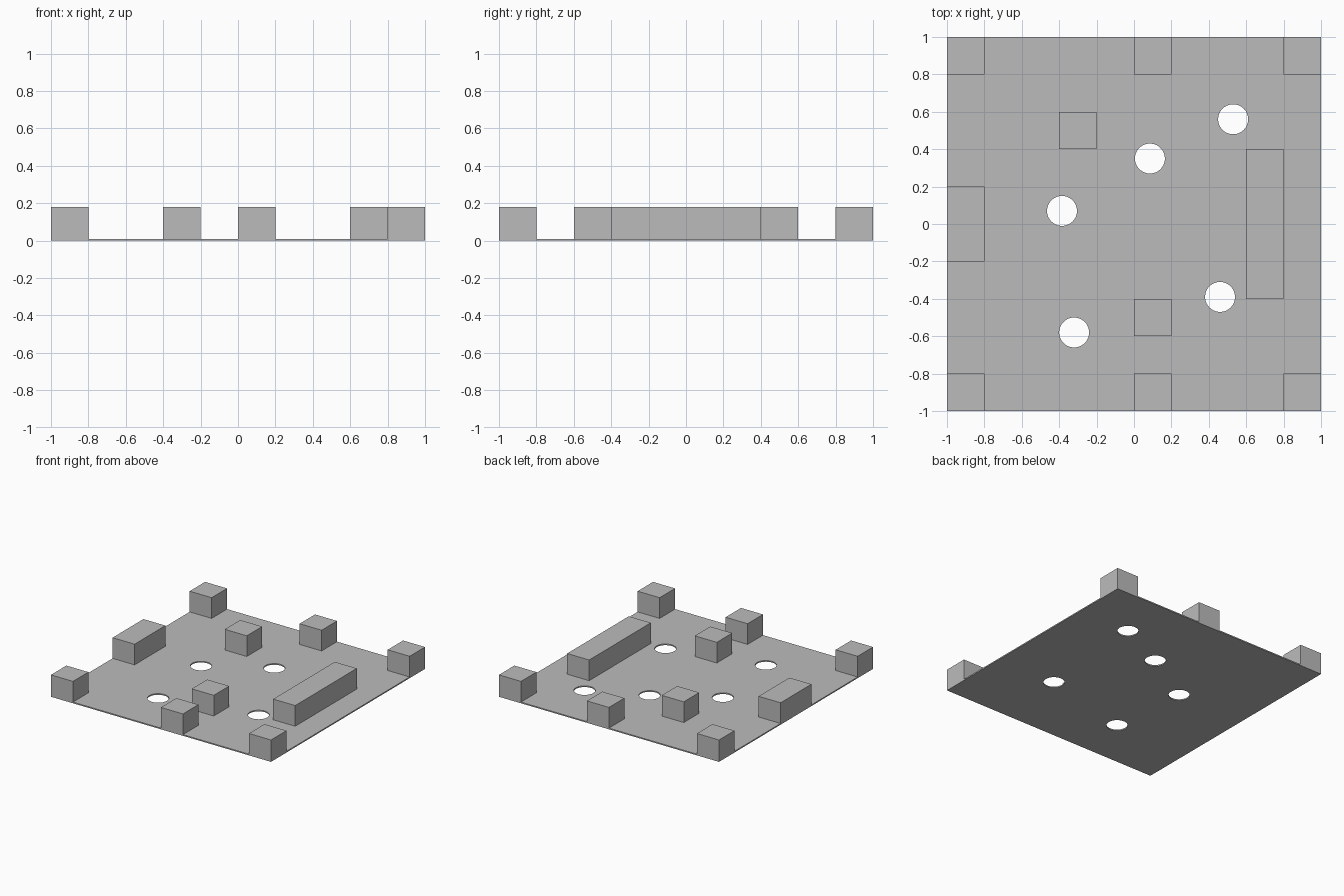
import bpy
import bmesh
from mathutils import Matrix

if "Cube" in bpy.data.objects:
    bpy.data.objects.remove(bpy.data.objects["Cube"], do_unlink=True)

PLATE = 0.01    # plate thickness
TOP = 0.18      # top of the blocks
RADIUS = 0.08   # hole radius

grey = bpy.data.materials.new("plain grey")
grey.use_nodes = True
grey.diffuse_color = (0.5, 0.5, 0.5, 1)
grey.node_tree.nodes["Principled BSDF"].inputs["Base Color"].default_value = grey.diffuse_color


def add_object(name, bm):
    mesh = bpy.data.meshes.new(name)
    bm.to_mesh(mesh)
    bm.free()
    mesh.materials.append(grey)
    obj = bpy.data.objects.new(name, mesh)
    bpy.context.collection.objects.link(obj)
    return obj


def box(name, x, y, width, depth, z0, z1):
    bm = bmesh.new()
    place = Matrix.Translation((x, y, (z0 + z1) / 2)) @ Matrix.Diagonal((width, depth, z1 - z0, 1))
    bmesh.ops.create_cube(bm, size=1, matrix=place)
    return add_object(name, bm)


# Thin square base plate
plate = box("base_plate", 0, 0, 2, 2, 0, PLATE)

# Round holes cut through the plate
bm = bmesh.new()
for x, y in [(0.53, 0.56), (0.085, 0.35), (-0.385, 0.07), (0.46, -0.39), (-0.32, -0.58)]:
    bmesh.ops.create_cone(bm, cap_ends=True, segments=64, radius1=RADIUS, radius2=RADIUS,
                          depth=0.1, matrix=Matrix.Translation((x, y, 0)))
cutter = add_object("hole_cutter", bm)
cutter.hide_render = True
cut = plate.modifiers.new("holes", "BOOLEAN")
cut.operation = "DIFFERENCE"
cut.solver = "EXACT"
cut.object = cutter
bpy.context.view_layer.objects.active = plate
bpy.ops.object.modifier_apply(modifier=cut.name)
bpy.data.objects.remove(cutter, do_unlink=True)

# Corner blocks
for side, x in (("right", -0.9), ("left", 0.9)):
    for end, y in (("front", -0.9), ("back", 0.9)):
        box(f"{end}_{side}_corner_block", x, y, 0.2, 0.2, PLATE, TOP)

# Edge and inner blocks
for name, x, y, depth in [
    ("front_edge_block", 0.1, -0.9, 0.2),
    ("back_edge_block", 0.1, 0.9, 0.2),
    ("front_inner_block", 0.1, -0.5, 0.2),
    ("back_inner_block", -0.3, 0.5, 0.2),
    ("right_edge_wall", -0.9, 0, 0.4),
    ("left_long_wall", 0.7, 0, 0.8),
]:
    box(name, x, y, 0.2, depth, PLATE, TOP)
